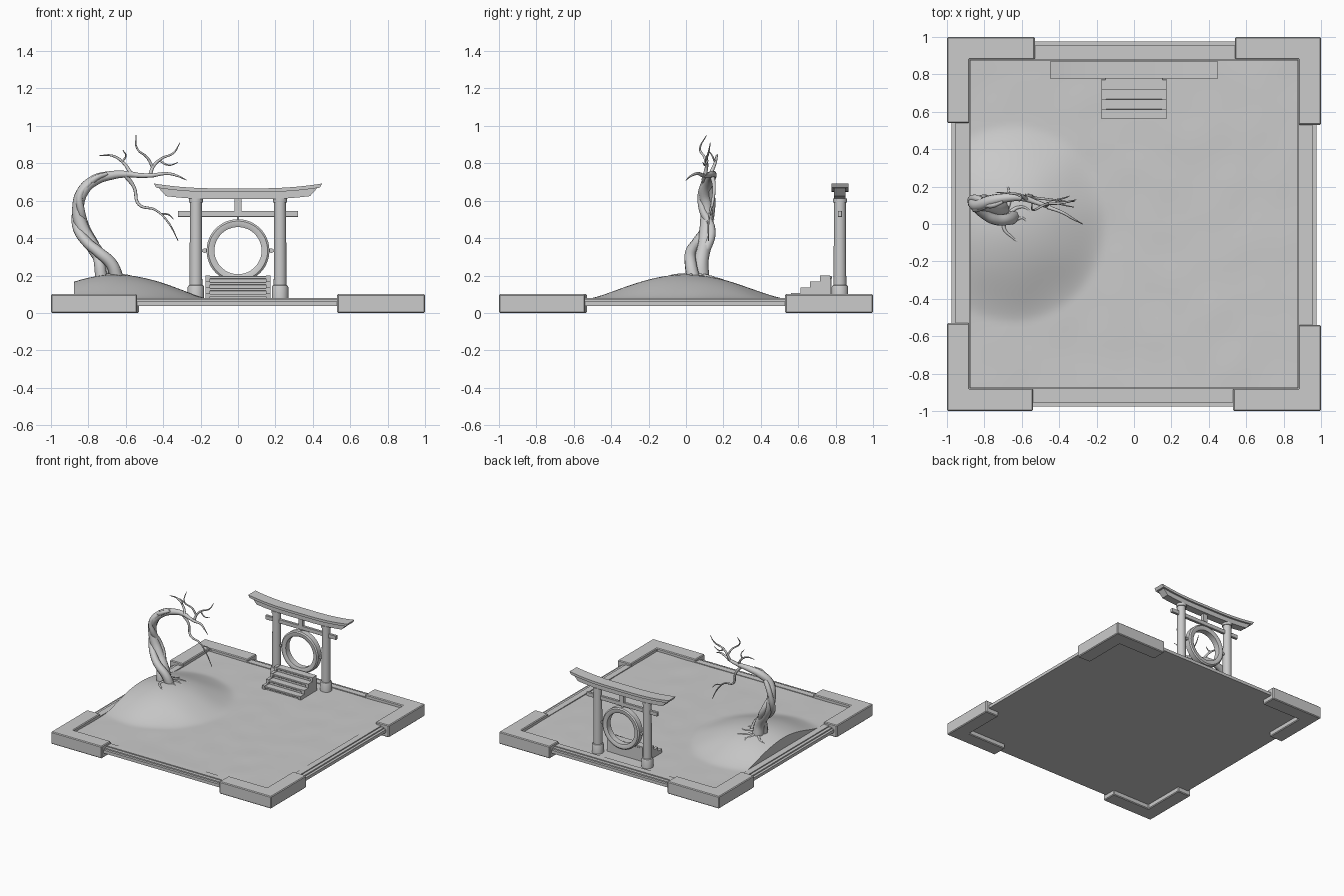
import bpy, bmesh, math, random
from mathutils import Vector, Matrix, noise

if "Cube" in bpy.data.objects:
    bpy.data.objects.remove(bpy.data.objects["Cube"])
random.seed(3)


def finish(bm, name, smooth=None, bevel=0):
    bmesh.ops.recalc_face_normals(bm, faces=bm.faces)
    me = bpy.data.meshes.new(name)
    bm.to_mesh(me)
    bm.free()
    ob = bpy.data.objects.new(name, me)
    bpy.context.collection.objects.link(ob)
    if bevel:
        m = ob.modifiers.new("bevel", 'BEVEL')
        m.width, m.segments = bevel, 1
    if smooth:
        bpy.ops.object.select_all(action='DESELECT')
        ob.select_set(True)
        bpy.context.view_layer.objects.active = ob
        bpy.ops.object.shade_smooth_by_angle(angle=math.radians(smooth))
    return ob


def box(name, x0, x1, y0, y1, z0, z1, bevel=0):
    bm = bmesh.new()
    bmesh.ops.create_cube(bm, size=1)
    for v in bm.verts:
        v.co = Vector((x0 if v.co.x < 0 else x1, y0 if v.co.y < 0 else y1,
                       z0 if v.co.z < 0 else z1))
    return finish(bm, name, bevel=bevel)


def prism(name, pts, vec, bevel=0, rot=0):
    bm = bmesh.new()
    f = bm.faces.new([bm.verts.new(p) for p in pts])
    new = bmesh.ops.extrude_face_region(bm, geom=[f])['geom']
    bmesh.ops.translate(bm, vec=vec, verts=[g for g in new if isinstance(g, bmesh.types.BMVert)])
    bmesh.ops.rotate(bm, verts=bm.verts, matrix=Matrix.Rotation(rot, 3, 'Z'))
    return finish(bm, name, bevel=bevel)


def lathe(name, prof, axis, centre, closed=False, n=32):
    # profile is (radius, height along axis)
    bm = bmesh.new()
    rings = []
    for i in range(n):
        a = 2 * math.pi * i / n
        c, s = math.cos(a), math.sin(a)
        rings.append([bm.verts.new(Vector(centre) + (Vector((r * c, r * s, h)) if axis == 'Z'
                      else Vector((r * c, h, r * s)))) for r, h in prof])
    k = len(prof)
    for i in range(n):
        p, q = rings[i], rings[(i + 1) % n]
        for j in range(k if closed else k - 1):
            bm.faces.new((p[j], q[j], q[(j + 1) % k], p[(j + 1) % k]))
    if not closed:
        bm.faces.new([r[0] for r in rings])
        bm.faces.new([r[-1] for r in rings])
    return finish(bm, name, smooth=35)


def tube(name, pts):
    # tapering limb through (x, y, z, radius) points
    cu = bpy.data.curves.new(name, 'CURVE')
    cu.dimensions = '3D'
    cu.bevel_depth, cu.bevel_resolution = 1, 3
    cu.resolution_u, cu.use_fill_caps = 6, True
    sp = cu.splines.new('BEZIER')
    sp.bezier_points.add(len(pts) - 1)
    for b, p in zip(sp.bezier_points, pts):
        b.co, b.radius = p[:3], p[3]
        b.handle_left_type = b.handle_right_type = 'AUTO'
    ob = bpy.data.objects.new(name, cu)
    bpy.context.collection.objects.link(ob)
    bpy.ops.object.select_all(action='DESELECT')
    ob.select_set(True)
    bpy.context.view_layer.objects.active = ob
    bpy.ops.object.convert(target='MESH')
    bpy.ops.object.shade_smooth_by_angle(angle=math.radians(60))


def ground_z(x, y):
    r2 = ((x + .65) / .5) ** 2 + (y / .53) ** 2
    return .075 + .13 * max(0, 1 - r2) ** 1.5 + .003 * noise.noise((x * 5, y * 5, 0))


# Tray: corner feet, stepped rails and floor slab
L = [(1, 1), (.54, 1), (.54, .88), (.88, .88), (.88, .53), (1, .53)]
R = [(.88, .037), (.975, .037), (.975, .062), (.955, .062), (.955, .072), (.93, .072),
     (.93, .08), (.88, .08)]
for i in range(4):
    a = i * math.pi / 2
    prism(f"corner_foot_{i}", [(x, y, 0) for x, y in L], (0, 0, .1), .006, a)
    prism(f"side_rail_{i}", [(x, -.56, z) for x, z in R], (0, 1.12, 0), 0, a)
box("floor_slab", -.95, .95, -.95, .95, .037, .055)

# Sand bed with the mound, cut straight at the tray edge
bm = bmesh.new()
bmesh.ops.create_grid(bm, x_segments=70, y_segments=70, size=.878)
for v in bm.verts:
    v.co.z = ground_z(v.co.x, v.co.y)
edges = [e for e in bm.edges if e.is_boundary]
skirt = bmesh.ops.extrude_edge_only(bm, edges=edges)['geom']
for g in skirt:
    if isinstance(g, bmesh.types.BMVert):
        g.co.z = .05
finish(bm, "sand_bed", smooth=40)

# Gate posts with collars and caps
Y = .823
for s, side in ((-1, "left"), (1, "right")):
    lathe(f"{side}_post", [(.044, .06), (.044, .138), (.04, .147), (.034, .15), (.032, .59),
          (.038, .59), (.038, .612)], 'Z', (s * .225, Y, 0))
    lathe(f"{side}_ring_pin", [(.012, -.012), (.012, .012)], 'Y', (s * .178, Y, .333), n=12)
    box(f"{side}_ring_bar", *sorted((s * .16, s * .2)), Y - .006, Y + .006, .327, .339)

# Upswept roof beams


def swept(name, half, inset, lo, hi, depth):
    xs = [half * (i / 12 - 1) for i in range(25)]
    rise = lambda x: .026 * max(0, (abs(x) - .1) / .35) ** 2.2
    top = [(x, Y - depth, hi + rise(x)) for x in xs]
    k = (half - inset) / half
    bot = [(x * k, Y - depth, lo + rise(x * k)) for x in xs]
    prism(name, top + bot[::-1], (0, 2 * depth, 0))


swept("roof_cap", .45, .012, .646, .666, .046)
swept("roof_beam", .425, .04, .608, .647, .031)
box("tie_beam", -.322, .322, Y - .011, Y + .011, .513, .546, .002)
box("centre_strut", -.018, .018, Y - .014, Y + .014, .545, .612)
box("ring_hanger", -.006, .006, Y - .006, Y + .006, .485, .515)

# Round ring in the gate
lathe("moon_ring", [(.126, -.024), (.14, -.03), (.158, -.03), (.168, -.022), (.168, .022),
      (.158, .03), (.14, .03), (.126, .024)], 'Y', (0, Y, .333), closed=True, n=48)

# Steps: treads on risers between two stepped stringers
ys = [.567, .617, .669, .722, .777]
zs = [.102, .133, .165, .197]
for i in range(4):
    box(f"tread_{i}", -.155, .155, ys[i] - .004, ys[i + 1] + .003, zs[i] - .015, zs[i], .002)
    box(f"riser_{i}", -.15, .15, ys[i] + .006, ys[4], .06, zs[i] - .012)
prof = [(ys[4], .06), (ys[0], .06)]
for i in range(4):
    prof += [(ys[i] - .006, zs[i] + .004), (ys[i + 1] - .006, zs[i] + .004)]
for s, side in ((-1, "left"), (1, "right")):
    prism(f"{side}_stringer", [(s * .163 - .012, y, z) for y, z in prof], (.024, 0, 0))

# Twisted tree trunk from entwined strands
tube("trunk_main", [(-.71, .08, .18, .046), (-.725, .08, .27, .04), (-.785, .1, .37, .037),
     (-.838, .11, .47, .036), (-.855, .11, .56, .033), (-.83, .1, .65, .032),
     (-.765, .125, .71, .03), (-.68, .14, .735, .024), (-.6, .14, .742, .018),
     (-.52, .115, .735, .013), (-.45, .09, .735, .011)])
tube("trunk_front_strand", [(-.645, .04, .18, .036), (-.675, .025, .26, .032),
     (-.745, .025, .325, .029), (-.81, .06, .38, .027), (-.862, .11, .46, .024),
     (-.865, .135, .55, .02), (-.825, .13, .65, .02), (-.77, .1, .715, .017),
     (-.7, .12, .745, .01)])
tube("trunk_back_strand", [(-.73, .04, .18, .034), (-.74, .05, .26, .03), (-.76, .11, .35, .026),
     (-.81, .135, .45, .022), (-.84, .09, .55, .021), (-.845, .08, .63, .018),
     (-.79, .095, .7, .014)])

# Bare branches
branches = [
    [(-.46, .09, .735, .011), (-.38, .06, .745, .008), (-.33, .03, .735, .006), (-.275, 0, .71, .002)],
    [(-.47, .1, .735, .011), (-.455, .11, .78, .009), (-.41, .11, .825, .007),
     (-.345, .12, .855, .005), (-.31, .13, .91, .002)],
    [(-.455, .11, .775, .008), (-.485, .1, .83, .007), (-.54, .075, .88, .005), (-.545, .11, .95, .002)],
    [(-.42, .115, .815, .006), (-.37, .1, .79, .004), (-.32, .09, .805, .002)],
    [(-.57, .13, .74, .011), (-.61, .155, .8, .008), (-.67, .165, .84, .006), (-.74, .17, .842, .002)],
    [(-.62, .155, .808, .006), (-.60, .14, .84, .004), (-.615, .12, .87, .002)],
    [(-.6, .14, .735, .013), (-.555, .15, .67, .009), (-.53, .14, .58, .008),
     (-.44, .13, .55, .006), (-.37, .12, .48, .005), (-.32, .12, .385, .002)],
    [(-.41, .13, .53, .005), (-.37, .14, .525, .004), (-.345, .15, .5, .002)],
]
for i, b in enumerate(branches):
    tube(f"branch_{i}", b)

# Thin roots running over the mound
for i, a in enumerate((.1, .9, 1.7, 2.6, 4.9, 5.7)):
    ln = random.uniform(.1, .2)
    pts = []
    for t in (.0, .33, .66, 1):
        w = a + .3 * math.sin(4 * t + i)
        x, y = -.69 + (.03 + ln * t) * math.cos(w), .06 + (.03 + ln * t) * math.sin(w)
        pts.append((x, y, ground_z(x, y) - .004 * t, .012 - .009 * t))
    tube(f"root_{i}", pts)
